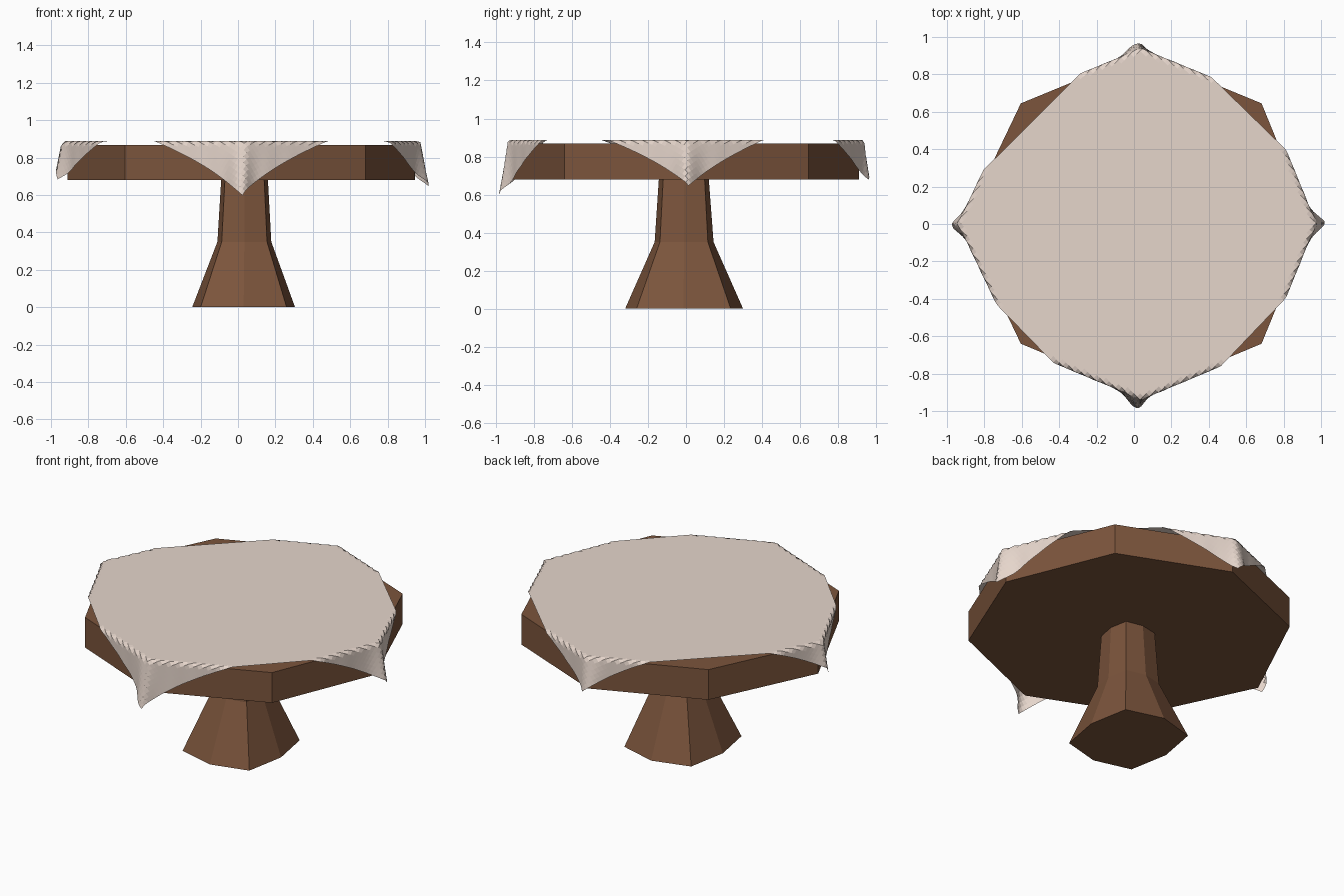
import bpy, bmesh, math
from mathutils import Vector

if "Cube" in bpy.data.objects:
    bpy.data.objects.remove(bpy.data.objects["Cube"])


def material(name, col):
    m = bpy.data.materials.new(name)
    m.diffuse_color = (*col, 1)
    m.use_nodes = True
    m.node_tree.nodes["Principled BSDF"].inputs["Base Color"].default_value = m.diffuse_color
    return m


def finish(name, bm, mat):
    bmesh.ops.recalc_face_normals(bm, faces=bm.faces)
    me = bpy.data.meshes.new(name)
    bm.to_mesh(me)
    bm.free()
    ob = bpy.data.objects.new(name, me)
    bpy.context.collection.objects.link(ob)
    me.materials.append(mat)
    return ob


def octagon(x0, x1, y0, y1, cx0, cx1, cy0, cy1):
    """Eight points: four on the axes (outer limits) and four corners."""
    mx, my = (cx0 + cx1) / 2, (cy0 + cy1) / 2
    return [(x1, my), (cx1, cy1), (mx, y1), (cx0, cy1),
            (x0, my), (cx0, cy0), (mx, y0), (cx1, cy0)]


def loft(name, rings, mat):
    bm = bmesh.new()
    loops = [[bm.verts.new((x, y, z)) for x, y in pts] for z, pts in rings]
    for a, b in zip(loops, loops[1:]):
        for i in range(8):
            j = (i + 1) % 8
            bm.faces.new((a[i], a[j], b[j], b[i]))
    bm.faces.new(loops[0][::-1])
    bm.faces.new(loops[-1])
    return finish(name, bm, mat)


wood = material("wood", (0.2, 0.09, 0.045))
linen = material("linen", (0.79, 0.67, 0.6))

# Octagonal table top
top = octagon(-0.912, 0.945, -0.91, 0.91, -0.605, 0.682, -0.64, 0.645)
loft("table_top", [(0.68, top), (0.868, top)], wood)

# Flared pedestal
loft("pedestal", [
    (0.0, octagon(-0.245, 0.305, -0.32, 0.30, -0.2, 0.26, -0.26, 0.235)),
    (0.35, octagon(-0.11, 0.178, -0.165, 0.145, -0.087, 0.155, -0.137, 0.115)),
    (0.68, octagon(-0.09, 0.16, -0.143, 0.12, -0.07, 0.14, -0.12, 0.098)),
], wood)


# Tablecloth: a square sheet turned 45 degrees, its corners hanging over the rim
def rim_distance(d):
    """Distance from the centre to the table edge along direction d."""
    best = 9.0
    for i in range(8):
        a, b = Vector(top[i]), Vector(top[(i + 1) % 8])
        n = Vector((b.y - a.y, a.x - b.x)).normalized()
        if n.dot(d) > 1e-6:
            best = min(best, n.dot(a) / n.dot(d))
    return best * 1.015


def drape(p):
    z = 0.888
    r = p.length
    if r < 1e-6:
        return (0, 0, z)
    d = p / r
    rim = rim_distance(d)
    e = r - rim
    if e <= 0:
        return (p.x, p.y, z)
    ang = math.atan2(d.y, d.x)
    off = ang - round(ang / (math.pi / 2)) * math.pi / 2
    pinch = math.exp(-(off / 0.06) ** 2)
    ripple = 0.008 * math.sin(off * 45)
    out = min(e, 0.015) + (0.2 * pinch + ripple) * e
    q = d * (rim + out)
    return (q.x, q.y, z - max(0, e - 0.008))


west, south = Vector((-1.125, -0.03)), Vector((0.03, -1.215))
east, north = Vector((1.205, 0.015)), Vector((0.05, 1.14))
N = 70
bm = bmesh.new()
grid = []
for i in range(N + 1):
    u = i / N
    lo, hi = west.lerp(south, u), north.lerp(east, u)
    grid.append([bm.verts.new(drape(lo.lerp(hi, j / N))) for j in range(N + 1)])
for i in range(N):
    for j in range(N):
        bm.faces.new((grid[i][j], grid[i + 1][j], grid[i + 1][j + 1], grid[i][j + 1]))
finish("tablecloth", bm, linen)
